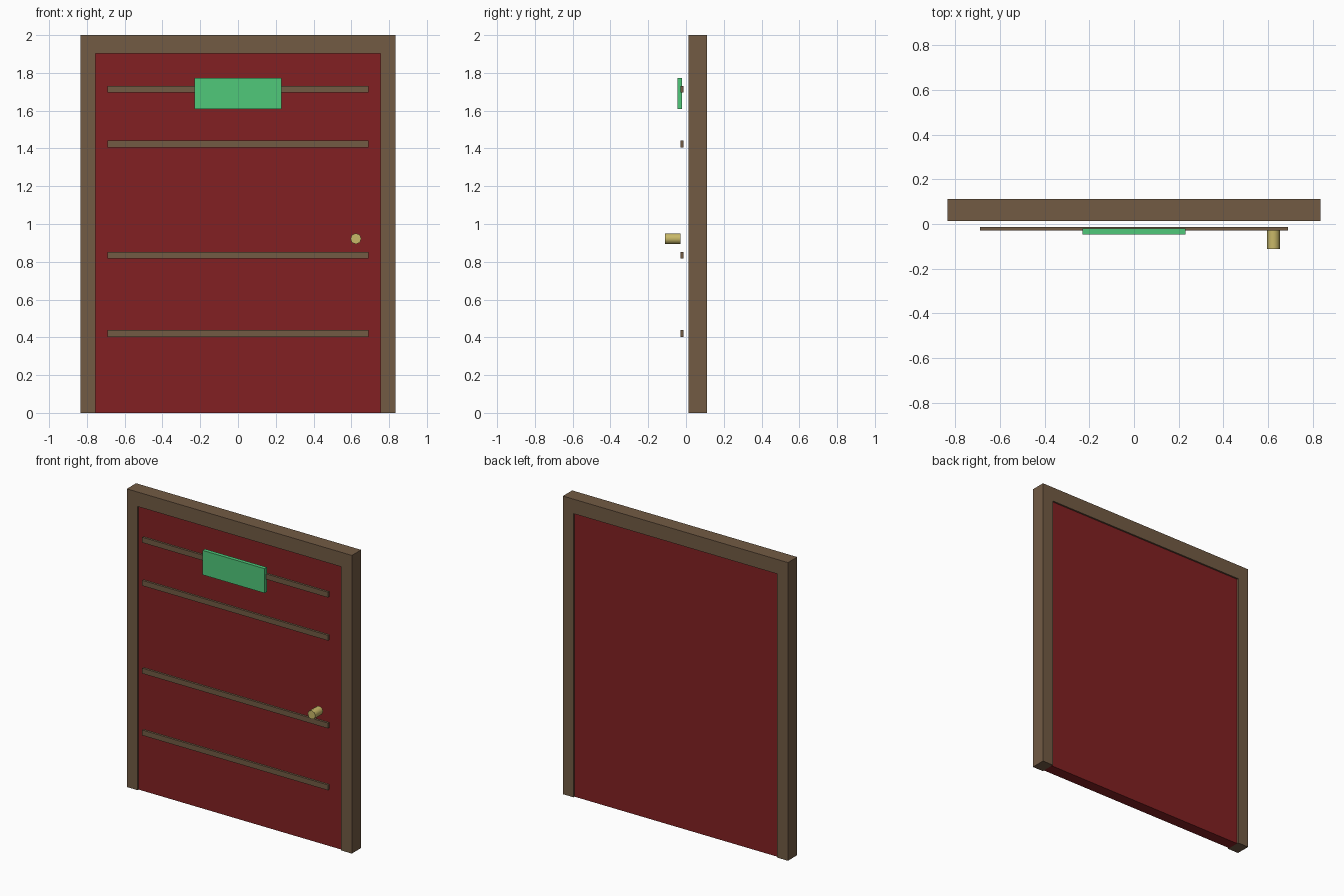
import bpy
import bmesh
import math
from mathutils import Matrix

cube = bpy.data.objects.get("Cube")
if cube:
    bpy.data.objects.remove(cube, do_unlink=True)


def material(name, r, g, b):
    """Flat material from 8-bit display values."""
    lin = [((c / 255 + 0.055) / 1.055) ** 2.4 for c in (r, g, b)] + [1]
    m = bpy.data.materials.new(name)
    m.use_nodes = True
    m.diffuse_color = lin
    bsdf = m.node_tree.nodes["Principled BSDF"]
    bsdf.inputs["Base Color"].default_value = lin
    bsdf.inputs["Roughness"].default_value = 0.8
    return m


wood = material("brown wood", 114, 91, 68)
red = material("dark red paint", 130, 32, 34)
green = material("green sign", 80, 200, 122)
brass = material("pale brass", 200, 184, 104)


def add(name, bm, mat):
    bmesh.ops.recalc_face_normals(bm, faces=bm.faces)
    mesh = bpy.data.meshes.new(name)
    bm.to_mesh(mesh)
    bm.free()
    mesh.materials.append(mat)
    ob = bpy.data.objects.new(name, mesh)
    bpy.context.collection.objects.link(ob)
    return ob


def extruded(name, outline, y0, y1, mat):
    """Extrude an outline in the xz plane from y0 to y1."""
    bm = bmesh.new()
    face = bm.faces.new([bm.verts.new((x, y0, z)) for x, z in outline])
    new = bmesh.ops.extrude_face_region(bm, geom=[face])["geom"]
    verts = [v for v in new if isinstance(v, bmesh.types.BMVert)]
    bmesh.ops.translate(bm, verts=verts, vec=(0, y1 - y0, 0))
    return add(name, bm, mat)


def slab(name, half, z0, z1, y0, y1, mat):
    return extruded(name, [(-half, z0), (half, z0), (half, z1), (-half, z1)], y0, y1, mat)


# Door frame: one arch-shaped profile, open at the floor
W, D, TOP = 0.835, 0.755, 1.903
extruded("door_frame",
         [(-W, 0), (-D, 0), (-D, TOP), (D, TOP), (D, 0), (W, 0), (W, 2), (-W, 2)],
         0.014, 0.112, wood)

# Door panel, slightly recessed on both sides
slab("door_panel", D, 0, TOP, 0.025, 0.101, red)

# Horizontal battens standing just off the door
for i, z in enumerate((0.42, 0.835, 1.424, 1.713)):
    slab(f"batten_{i + 1}", 0.69, z - 0.018, z + 0.018, -0.03, -0.014, wood)

# Blank sign plate over the top batten
slab("sign_plate", 0.23, 1.608, 1.772, -0.046, -0.021, green)

# Door knob: short eight-sided cylinder
bm = bmesh.new()
bmesh.ops.create_cone(bm, cap_ends=True, segments=8, radius1=0.029, radius2=0.029, depth=0.082,
                      matrix=Matrix.Translation((0.624, -0.071, 0.922))
                      @ Matrix.Rotation(math.pi / 2, 4, "X"))
knob = add("door_knob", bm, brass)
bpy.ops.object.select_all(action="DESELECT")
knob.select_set(True)
bpy.context.view_layer.objects.active = knob
bpy.ops.object.shade_smooth_by_angle(angle=math.radians(60))
